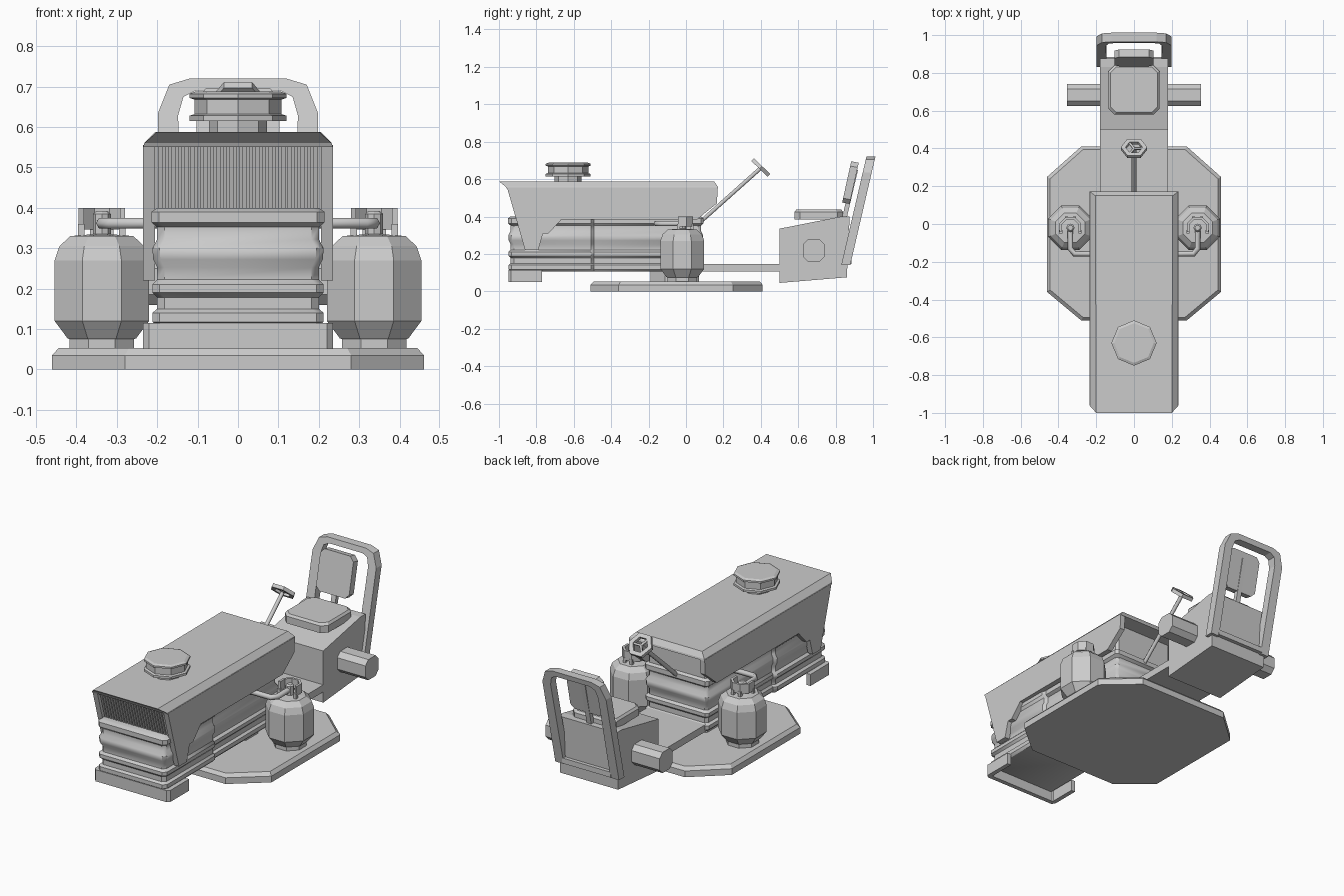
import bpy, bmesh, math
from mathutils import Vector

if "Cube" in bpy.data.objects:
    bpy.data.objects.remove(bpy.data.objects["Cube"])


def loft(name, rings, smooth=False, closed=False):
    """Skin a list of equal-length point rings; cap the ends unless closed."""
    bm = bmesh.new()
    vs = [[bm.verts.new(p) for p in r] for r in rings]
    n = len(rings[0])
    for a, b in zip(vs, vs[1:] + (vs[:1] if closed else [])):
        for i in range(n):
            bm.faces.new((a[i], a[(i + 1) % n], b[(i + 1) % n], b[i]))
    if not closed:
        bm.faces.new(vs[0])
        bm.faces.new(vs[-1])
    bmesh.ops.recalc_face_normals(bm, faces=bm.faces)
    me = bpy.data.meshes.new(name)
    bm.to_mesh(me)
    bm.free()
    ob = bpy.data.objects.new(name, me)
    bpy.context.collection.objects.link(ob)
    if smooth:
        bpy.ops.object.select_all(action='DESELECT')
        bpy.context.view_layer.objects.active = ob
        ob.select_set(True)
        bpy.ops.object.shade_smooth_by_angle(angle=math.radians(40))
    return ob


def prism_x(name, yz, x0, x1):
    return loft(name, [[(x, y, z) for y, z in yz] for x in (x0, x1)])


def box(name, x0, x1, y0, y1, z0, z1):
    return prism_x(name, [(y0, z0), (y1, z0), (y1, z1), (y0, z1)], x0, x1)


def rect(hx, y0, y1, c, z):
    """Rectangle ring with cut corners."""
    return [(-hx + c, y0, z), (hx - c, y0, z), (hx, y0 + c, z), (hx, y1 - c, z),
            (hx - c, y1, z), (-hx + c, y1, z), (-hx, y1 - c, z), (-hx, y0 + c, z)]


def turned(name, x, y, prof, n=8, turn=0.0):
    """Lathe with few sides from (radius, z) pairs."""
    return loft(name, [[(x + r * math.cos(turn + 2 * math.pi * i / n),
                         y + r * math.sin(turn + 2 * math.pi * i / n), z)
                        for i in range(n)] for r, z in prof])


def pipe(name, pts, r):
    cu = bpy.data.curves.new(name, 'CURVE')
    cu.dimensions = '3D'
    cu.bevel_depth, cu.bevel_resolution, cu.use_fill_caps = r, 1, True
    sp = cu.splines.new('POLY')
    sp.points.add(len(pts) - 1)
    for p, co in zip(sp.points, pts):
        p.co = (*co, 1)
    ob = bpy.data.objects.new(name, cu)
    bpy.context.collection.objects.link(ob)
    bpy.ops.object.select_all(action='DESELECT')
    bpy.context.view_layer.objects.active = ob
    ob.select_set(True)
    bpy.ops.object.convert(target='MESH')


# mower deck and its mount
def deck_ring(k, z):
    half = [(0.28, -0.51), (0.46, -0.36), (0.46, 0.25), (0.28, 0.41)]
    pts = half + [(-x, y) for x, y in reversed(half)]
    return [(x * k, -0.05 + (y + 0.05) * k, z) for x, y in pts]


loft("mower_deck", [deck_ring(1, 0), deck_ring(1, 0.035), deck_ring(0.965, 0.053)])
turned("deck_mount", 0, -0.06, [(0.14, 0.05), (0.14, 0.11)], 8, math.pi / 8)

# chassis floor
box("chassis", -0.18, 0.18, -0.8, 0.51, 0.105, 0.145)

# ribbed engine body: wide front block, slimmer rear block
ribs = [(0.105, 0), (0.118, 0.012), (0.14, 0.012), (0.15, 0), (0.178, 0), (0.19, 0.012),
        (0.21, 0.012), (0.222, 0), (0.252, 0), (0.272, 0.01), (0.3, 0.012), (0.322, 0),
        (0.352, 0), (0.364, 0.014), (0.39, 0.014), (0.4, 0)]
loft("engine_front", [rect(0.2 + d, -0.938 - d, -0.49, 0.018, z) for z, d in ribs], True)
loft("engine_rear", [rect(0.185 + d, -0.6, 0.08 + d, 0.015, z)
                     for z, d in ribs + [(0.555, 0)]], True)

# hood top with bevelled rim
loft("hood_top", [[(-0.235, -0.96, 0.55), (0.235, -0.96, 0.55), (0.235, 0.172, 0.55), (-0.235, 0.172, 0.55)],
                  [(-0.232, -0.965, 0.56), (0.232, -0.965, 0.56), (0.232, 0.17, 0.56), (-0.232, 0.17, 0.56)],
                  [(-0.2, -1, 0.588), (0.2, -1, 0.588), (0.205, 0.15, 0.588), (-0.205, 0.15, 0.588)]])
side = [(-0.957, 0.555), (-0.86, 0.22), (-0.79, 0.22), (-0.765, 0.31), (-0.735, 0.31), (-0.665, 0.385),
        (-0.19, 0.385), (0.06, 0.385), (0.165, 0.47), (0.17, 0.555)]

# front grille with upright bars
prism_x("grille_panel", [(-0.935, 0.555), (-0.89, 0.395), (-0.85, 0.395), (-0.85, 0.555)], -0.206, 0.206)
for i in range(25):
    x = -0.192 + 0.016 * i
    prism_x("grille_bar", [(-0.947, 0.553), (-0.902, 0.398), (-0.885, 0.398), (-0.93, 0.553)],
            x - 0.005, x + 0.005)

# front weight: channel wrapped round the nose
out = [(-0.235, -0.77), (-0.235, -0.935), (-0.22, -0.95), (0.22, -0.95), (0.235, -0.935), (0.235, -0.77)]
inn = [(-0.21, -0.77), (-0.21, -0.92), (-0.205, -0.925), (0.205, -0.925), (0.21, -0.92), (0.21, -0.77)]
loft("front_bumper", [[(*o, 0.05), (*o, 0.115), (*i, 0.115), (*i, 0.05)] for o, i in zip(out, inn)])

# air intake cap
turned("air_intake", 0, -0.63, [(0.072, 0.58), (0.072, 0.615), (0.12, 0.615), (0.12, 0.628), (0.108, 0.632),
                                (0.108, 0.668), (0.12, 0.672), (0.12, 0.682), (0.105, 0.688)])

# steering column and six-sided wheel
pipe("steering_column", [(0, 0.07, 0.365), (0, 0.395, 0.655)], 0.012)
c, u, w = Vector((0, 0.4, 0.662)), Vector((0, 0.72, -0.69)), Vector((0, 0.69, 0.72))
rings = []
for i in range(6):
    d = Vector((1, 0, 0)) * math.cos(i * math.pi / 3) + u * math.sin(i * math.pi / 3)
    rings.append([c + d * r + w * h for r, h in
                  ((0.07, -0.01), (0.07, 0.01), (0.045, 0.01), (0.045, -0.01))])
loft("steering_wheel", rings, closed=True)
for i in range(3):
    a = math.radians(120 * i)
    d = Vector((math.cos(a), 0, 0)) + u * math.sin(a)
    pipe("wheel_spoke", [c, c + d * 0.05], 0.007)

# seat base, cushion, backrest and strut
prism_x("seat_base", [(0.5, 0.045), (0.86, 0.075), (0.875, 0.4), (0.83, 0.4), (0.5, 0.335)], -0.18, 0.18)
loft("seat_cushion", [rect(0.135, 0.58, 0.84, 0.03, 0.385), rect(0.135, 0.58, 0.84, 0.03, 0.425),
                      rect(0.125, 0.59, 0.83, 0.03, 0.437)])
face = [(-0.08, 0.475), (0.08, 0.475), (0.103, 0.498), (0.103, 0.67), (0.08, 0.695), (-0.08, 0.695),
        (-0.103, 0.67), (-0.103, 0.498)]
loft("backrest", [[(x, 0.835 + (z - 0.475) * 0.22 + d, z + d * -0.2) for x, z in face] for d in (0, 0.04)])
prism_x("backrest_strut", [(0.835, 0.395), (0.86, 0.395), (0.92, 0.65), (0.895, 0.65)], -0.014, 0.014)

# roll bar: leaning hoop with lower crossbars
hoop = [(0.198, 0.14, 0.145, 0.14), (0.198, 0.635, 0.148, 0.63), (0.17, 0.705, 0.135, 0.675),
        (0.12, 0.72, 0.105, 0.69)]
hoop += [(-a, b, -p, q) for a, b, p, q in reversed(hoop)]


def lean(x, z, d):
    return (x, 0.83 + (z - 0.14) * 0.232 + d, z)


loft("roll_bar", [[lean(a, b, 0), lean(a, b, 0.048), lean(p, q, 0.048), lean(p, q, 0)]
                  for a, b, p, q in hoop])
box("roll_bar_crossbar", -0.15, 0.15, 0.84, 0.885, 0.145, 0.175)

# mirrored parts
for s in (-1, 1):
    prism_x("hood_side", side, s * 0.205, s * 0.235)
    # foot peg beside the seat
    k, m = 0.058, 0.032
    peg = [(-m, -k), (m, -k), (k, -m), (k, m), (m, k), (-m, k), (-k, m), (-k, -m)]
    prism_x("side_peg", [(0.683 + y, 0.218 + z) for y, z in peg], s * 0.17, s * 0.355)
    # gas bottle
    tx, ty, f = s * 0.337, -0.02, 1 / math.cos(math.pi / 8)
    turned("gas_bottle", tx, ty, [(0.08 * f, 0.05), (0.08 * f, 0.075), (0.085 * f, 0.077), (0.117 * f, 0.12),
                                  (0.117 * f, 0.27), (0.105 * f, 0.305), (0.078 * f, 0.33), (0.02, 0.335)],
           8, math.pi / 8)
    # guard collar, open to the front, on posts
    arc = [math.radians(-22.5 + 45 * i) for i in range(6)]
    loft("bottle_collar", [[(tx + r * math.cos(a), ty + r * math.sin(a), z)
                            for r, z in ((0.062, 0.347), (0.062, 0.4), (0.048, 0.4), (0.048, 0.347))]
                           for a in arc])
    for a in (arc[0], arc[2], arc[3], arc[5]):
        px, py = tx + 0.055 * math.cos(a), ty + 0.055 * math.sin(a)
        box("collar_post", px - 0.008, px + 0.008, py - 0.008, py + 0.008, 0.325, 0.36)
    # valve and feed pipe into the engine
    turned("bottle_valve", tx, ty, [(0.022, 0.33), (0.022, 0.385), (0.014, 0.392)])
    pipe("gas_pipe", [(tx, ty, 0.362), (tx, -0.13, 0.362), (s * 0.315, -0.158, 0.362),
                      (s * 0.19, -0.158, 0.362)], 0.015)
